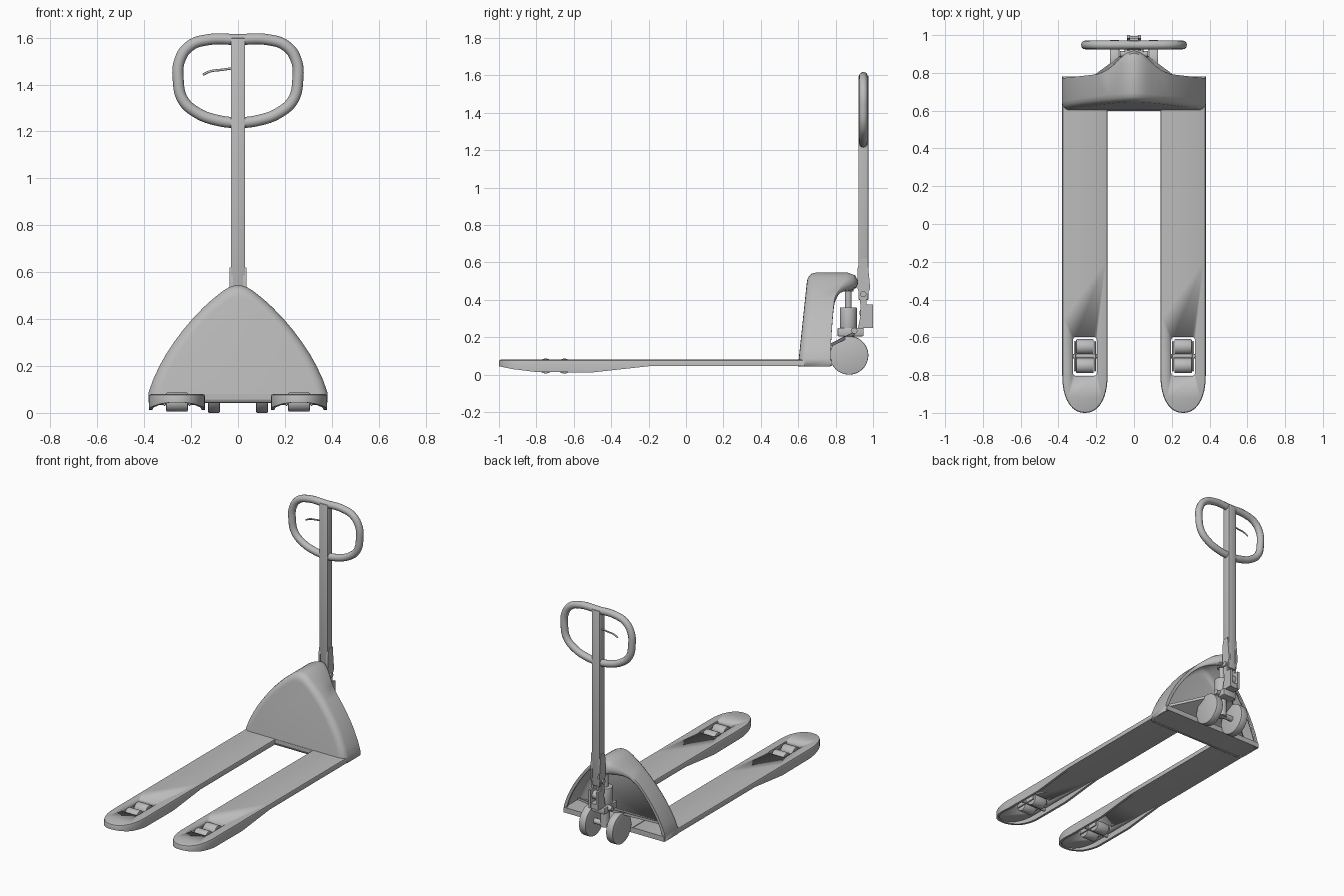
import bpy, bmesh, math
from mathutils import Vector

cube = bpy.data.objects.get("Cube")
if cube:
    bpy.data.objects.remove(cube, do_unlink=True)

grey = bpy.data.materials.new("mid_grey")
grey.use_nodes = True
grey.diffuse_color = (0.5, 0.5, 0.5, 1)
grey.node_tree.nodes["Principled BSDF"].inputs["Base Color"].default_value = (0.5, 0.5, 0.5, 1)


def finish(obj, angle=35):
    obj.data.materials.append(grey)
    bpy.ops.object.select_all(action="DESELECT")
    obj.select_set(True)
    bpy.context.view_layer.objects.active = obj
    bpy.ops.object.shade_smooth_by_angle(angle=math.radians(angle))
    return obj


def from_bmesh(name, bm):
    mesh = bpy.data.meshes.new(name)
    bm.to_mesh(mesh)
    bm.free()
    obj = bpy.data.objects.new(name, mesh)
    bpy.context.collection.objects.link(obj)
    return obj


def box(name, x, y, z, bevel=0.0):
    bm = bmesh.new()
    bmesh.ops.create_cube(bm, size=1)
    for v in bm.verts:
        for i, (lo, hi) in enumerate((x, y, z)):
            v.co[i] = lo if v.co[i] < 0 else hi
    if bevel:
        bmesh.ops.bevel(bm, geom=bm.edges[:], offset=bevel, segments=2, affect="EDGES", profile=0.5)
    return finish(from_bmesh(name, bm))


def cylinder(name, start, end, radius, bevel=0.0, sides=32):
    start, end = Vector(start), Vector(end)
    axis = end - start
    bm = bmesh.new()
    bmesh.ops.create_cone(bm, cap_ends=True, segments=sides, radius1=radius, radius2=radius, depth=axis.length)
    if bevel:
        rims = [e for e in bm.edges if abs(e.verts[0].co.z - e.verts[1].co.z) < 1e-5]
        bmesh.ops.bevel(bm, geom=rims, offset=bevel, segments=2, affect="EDGES", profile=0.5)
    bm.transform(axis.to_track_quat("Z", "Y").to_matrix().to_4x4())
    bmesh.ops.translate(bm, verts=bm.verts, vec=(start + end) / 2)
    return finish(from_bmesh(name, bm))


def prism(name, points, offset):
    """Flat polygon extruded along an offset vector."""
    bm = bmesh.new()
    face = bm.faces.new([bm.verts.new(p) for p in points])
    new = bmesh.ops.extrude_face_region(bm, geom=[face])["geom"]
    bmesh.ops.translate(bm, verts=[g for g in new if isinstance(g, bmesh.types.BMVert)], vec=offset)
    bmesh.ops.recalc_face_normals(bm, faces=bm.faces)
    return finish(from_bmesh(name, bm))


def tube(name, points, radius, cyclic):
    curve = bpy.data.curves.new(name, "CURVE")
    curve.dimensions = "3D"
    curve.bevel_depth = radius
    curve.bevel_resolution = 4
    curve.resolution_u = 8
    curve.use_fill_caps = True
    spline = curve.splines.new("BEZIER")
    spline.bezier_points.add(len(points) - 1)
    for bp, p in zip(spline.bezier_points, points):
        bp.co = p
        bp.handle_left_type = bp.handle_right_type = "AUTO"
    spline.use_cyclic_u = cyclic
    obj = bpy.data.objects.new(name, curve)
    bpy.context.collection.objects.link(obj)
    bpy.context.view_layer.objects.active = obj
    bpy.ops.object.select_all(action="DESELECT")
    obj.select_set(True)
    bpy.ops.object.convert(target="MESH")
    return finish(bpy.context.object, 50)


def interpolate(table, t):
    for (a, va), (b, vb) in zip(table, table[1:]):
        if t <= b:
            return va + (vb - va) * max(0, t - a) / (b - a)
    return table[-1][1]


# Forks: thin slabs with a skirt that deepens around the rounded tip
HALF, TIP_Y, TIP_LEN = 0.12, -0.8, 0.2
skirt = [(-1, 0.045), (-0.93, 0.03), (-0.8, 0.014), (-0.5, 0.012), (-0.2, 0.045), (1, 0.045)]


def fork(side, cx):
    sides_y = [0.78, -0.2, -0.35, -0.5, -0.65]
    outline = [(HALF, y) for y in sides_y]
    for i in range(25):
        a = math.pi * i / 24
        c = math.cos(a)
        outline.append((HALF * math.copysign(abs(c) ** 0.9, c), TIP_Y - TIP_LEN * math.sin(a) ** 0.9))
    outline += [(-HALF, y) for y in reversed(sides_y)]

    bm = bmesh.new()

    def ring(inset, height):
        verts = []
        for x, y in outline:
            iy = TIP_Y + (y - TIP_Y) * (1 - inset / TIP_LEN) if y < TIP_Y else y
            verts.append(bm.verts.new((cx + x * (1 - inset / HALF), iy, height(y))))
        return verts

    low = lambda y: interpolate(skirt, y)
    rings = [ring(0.01, lambda y: 0.08), ring(0.003, lambda y: 0.077), ring(0, lambda y: 0.07),
             ring(0, low), ring(0.016, low), ring(0.018, lambda y: 0.05 if y < -0.2 else 0.0455)]
    for a, b in zip(rings, rings[1:]):
        for i in range(len(a)):
            j = (i + 1) % len(a)
            bm.faces.new((a[i], a[j], b[j], b[i]))
    bm.faces.new(rings[0])
    bm.faces.new(rings[-1])
    bmesh.ops.recalc_face_normals(bm, faces=bm.faces)
    obj = finish(from_bmesh(side + "_fork", bm))

    # Roller opening
    cutter = box("roller_cutter", (cx - 0.063, cx + 0.063), (-0.805, -0.597), (0.0, 0.2), 0.015)
    mod = obj.modifiers.new("opening", "BOOLEAN")
    mod.operation = "DIFFERENCE"
    mod.solver = "EXACT"
    mod.object = cutter
    bpy.context.view_layer.objects.active = obj
    bpy.ops.object.modifier_apply(modifier=mod.name)
    bpy.data.objects.remove(cutter, do_unlink=True)

    # Tandem load rollers with their link plates and axle
    for label, y in (("front", -0.75), ("rear", -0.65)):
        cylinder(f"{side}_{label}_roller", (cx - 0.046, y, 0.046), (cx + 0.046, y, 0.046), 0.04, 0.004)
    for s in (-1, 1):
        x = cx + s * 0.053
        box(f"{side}_roller_link", (x - 0.005, x + 0.005), (-0.78, -0.62), (0.03, 0.062), 0.004)
    cylinder(side + "_roller_axle", (cx - 0.104, -0.7, 0.045), (cx + 0.104, -0.7, 0.045), 0.012)


fork("left", 0.26)
fork("right", -0.26)
box("cross_plate", (-0.142, 0.142), (0.6, 0.78), (0.045, 0.08))

# Hood: arched shell with a leaning front, rounded rim and a nose over the pump
half_arch = [(0.382, 0.044), (0.382, 0.085), (0.363, 0.14), (0.335, 0.2), (0.307, 0.25), (0.274, 0.3),
             (0.237, 0.35), (0.195, 0.4), (0.147, 0.45), (0.12, 0.475), (0.09, 0.5), (0.065, 0.52),
             (0.04, 0.535), (0.02, 0.542)]
arch = half_arch + [(0, 0.545)] + [(-x, z) for x, z in reversed(half_arch)]
back_edge = [(0, 0.895), (0.04, 0.885), (0.07, 0.868), (0.1, 0.845), (0.14, 0.815), (0.2, 0.792), (0.38, 0.772)]
BASE = 0.044
bm = bmesh.new()


def hood_ring(inset, depth=None, back=0.0, drop=0.0):
    verts = []
    for x, z in arch:
        nose = math.exp(-(x / 0.1) ** 2)
        hx = x * (1 - inset / 0.38)
        hz = BASE + (z - BASE) * (1 - inset / 0.5)
        if depth is None:
            y = interpolate(back_edge, abs(x)) + back * nose
            hz -= drop * nose
        else:
            y = 0.594 + 0.105 * hz + depth
        verts.append(bm.verts.new((hx, y, hz)))
    return verts


rings = [hood_ring(0.05, 0), hood_ring(0.032, 0.002), hood_ring(0.016, 0.01), hood_ring(0.005, 0.022),
         hood_ring(0, 0.042), hood_ring(0, back=-0.03), hood_ring(0.004, back=0.01, drop=0.01),
         hood_ring(0.012, back=0.025, drop=0.035), hood_ring(0.018, back=0.018, drop=0.06),
         hood_ring(0.022, back=-0.01, drop=0.075)]
for a, b in zip(rings, rings[1:]):
    for i in range(len(a) - 1):
        bm.faces.new((a[i], a[i + 1], b[i + 1], b[i]))
panel = bm.faces.new(rings[0])
bmesh.ops.recalc_face_normals(bm, faces=bm.faces)
panel.normal_update()
if panel.normal.y > 0:
    bmesh.ops.reverse_faces(bm, faces=bm.faces)
hood = from_bmesh("hood", bm)
solid = hood.modifiers.new("thickness", "SOLIDIFY")
solid.thickness = 0.012
solid.offset = -1
finish(hood, 40)

# Triangular bracket from the chassis to the pump
prism("pump_bracket", [(-0.33, 0.64, 0.1), (0.33, 0.64, 0.1), (0.33, 0.7, 0.13), (0.06, 0.9, 0.23),
                       (-0.06, 0.9, 0.23), (-0.33, 0.7, 0.13)], (0, 0, -0.018))

# Pump
cylinder("pump_body", (0, 0.868, 0.22), (0, 0.868, 0.36), 0.045, 0.004)
cylinder("pump_rod", (0, 0.868, 0.35), (0, 0.868, 0.5), 0.018)
cylinder("pump_rod_cap", (0, 0.868, 0.445), (0, 0.868, 0.465), 0.028)
box("pump_base", (-0.05, 0.05), (0.81, 0.95), (0.205, 0.25), 0.006)
cylinder("valve_body", (-0.075, 0.9, 0.235), (0.075, 0.9, 0.235), 0.016)

# Steering wheels
cylinder("steering_post", (0, 0.872, 0.09), (0, 0.872, 0.23), 0.03)
cylinder("wheel_axle", (-0.08, 0.872, 0.103), (0.08, 0.872, 0.103), 0.018)
for label, s in (("left", 1), ("right", -1)):
    cylinder(label + "_steering_wheel", (s * 0.077, 0.872, 0.103), (s * 0.128, 0.872, 0.103), 0.103, 0.005, 48)

# Handle yoke
cheek = [(0.918, 0.46), (0.918, 0.57), (0.93, 0.62), (0.97, 0.62), (0.985, 0.46), (0.966, 0.42),
         (0.966, 0.375), (1.0, 0.375), (1.0, 0.25), (0.92, 0.25), (0.934, 0.32), (0.93, 0.42)]
for label, x in (("left", 0.022), ("right", -0.036)):
    prism(label + "_yoke_cheek", [(x, y, z) for y, z in cheek], (0.014, 0, 0))
box("yoke_foot", (-0.03, 0.03), (0.93, 0.995), (0.25, 0.285))
cylinder("yoke_pin", (-0.045, 0.948, 0.43), (0.045, 0.948, 0.43), 0.016)
cylinder("pump_cam", (-0.022, 0.955, 0.33), (0.022, 0.955, 0.33), 0.028)

# Handle pole, grip loop and release lever
box("handle_pole", (-0.03, 0.03), (0.922, 0.975), (0.4, 1.598), 0.003)
half_loop = [(0.13, 1.591), (0.205, 1.565), (0.248, 1.505), (0.255, 1.42), (0.235, 1.335), (0.175, 1.28), (0.09, 1.248)]
loop = [(0, 1.592)] + half_loop + [(0, 1.238)] + [(-x, z) for x, z in reversed(half_loop)]
tube("grip_loop", [(x, 0.948, z) for x, z in loop], 0.0235, True)
tube("release_lever", [(-0.02, 0.948, 1.47), (-0.07, 0.948, 1.463), (-0.12, 0.948, 1.456), (-0.15, 0.948, 1.442)], 0.005, False)
